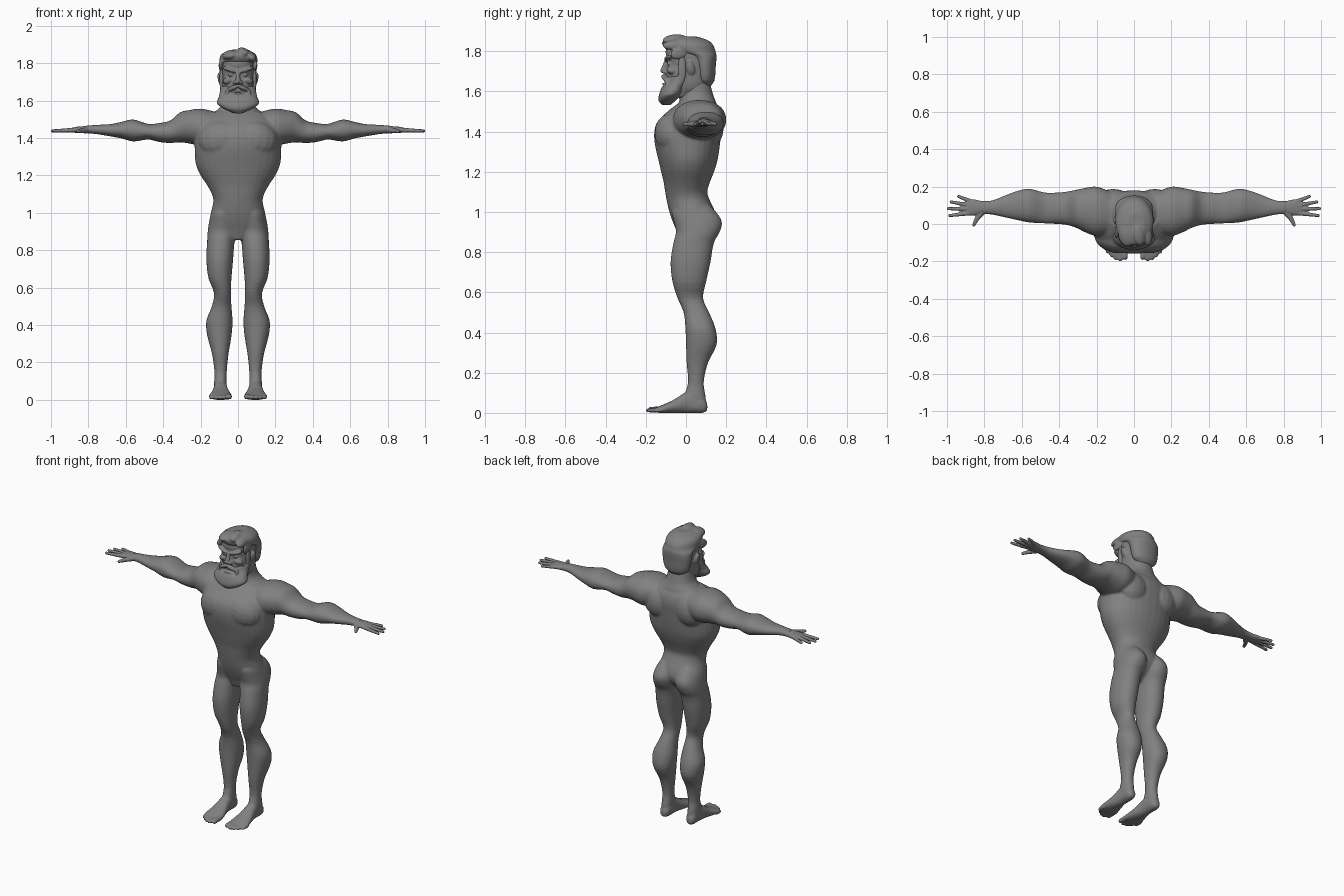
import bpy, bmesh, math
from mathutils import Vector, Matrix, Euler

SIDES = (1, -1)
ORDER = {'x': lambda t, u, v: (t, u, v),
         'y': lambda t, u, v: (u, t, v),
         'z': lambda t, u, v: (u, v, t)}
GREY = bpy.data.materials.new("dark_grey")
GREY.diffuse_color = (.22, .22, .22, 1)


def refine(rows, steps=3):
    """Smooth in-between rows (Hermite with row-position-aware tangents)."""
    k = len(rows)

    def slope(i, c):
        a, b = rows[max(i - 1, 0)], rows[min(i + 1, k - 1)]
        return (b[c] - a[c]) / (b[0] - a[0])
    out = []
    for i in range(k - 1):
        a, b = rows[i], rows[i + 1]
        h = b[0] - a[0]
        for j in range(steps):
            f = j / steps
            row = [a[0] + h * f]
            for c in range(1, 5):
                row.append((2 * f**3 - 3 * f**2 + 1) * a[c] + (3 * f**2 - 2 * f**3) * b[c]
                           + h * ((f**3 - 2 * f**2 + f) * slope(i, c)
                                  + (f**3 - f**2) * slope(i + 1, c)))
            out.append(row)
    return out + [rows[-1]]


def loft(bm, axis, rows, side=1, n=32, p=2.15):
    """Skin superellipse rings; row = (position, u min, u max, v min, v max)."""
    rings = []
    for t, u0, u1, v0, v1 in refine(rows):
        ring = []
        for i in range(n):
            a = math.tau * (i + 0.5) / n
            c, s = math.cos(a), math.sin(a)
            u = (u0 + u1) / 2 + (u1 - u0) / 2 * math.copysign(abs(c) ** (2 / p), c)
            v = (v0 + v1) / 2 + (v1 - v0) / 2 * math.copysign(abs(s) ** (2 / p), s)
            x, y, z = ORDER[axis](t, u, v)
            ring.append(bm.verts.new((x * side, y, z)))
        rings.append(ring)
    for a, b in zip(rings, rings[1:]):
        for i in range(n):
            j = (i + 1) % n
            bm.faces.new((a[i], a[j], b[j], b[i]))
    bm.faces.new(rings[0])
    bm.faces.new(rings[-1])


def blob(bm, center, radii, rot=(0, 0, 0), side=1):
    x, y, z = center
    m = (Matrix.Translation((x * side, y, z))
         @ Euler((rot[0], rot[1] * side, rot[2] * side)).to_matrix().to_4x4()
         @ Matrix.Diagonal((*radii, 1)))
    bmesh.ops.create_uvsphere(bm, u_segments=16, v_segments=10, radius=1, matrix=m)


def digit(bm, a, b, r0, r1, side=1):
    """Tapered finger or toe with a rounded tip."""
    a, b = (Vector((q[0] * side, q[1], q[2])) for q in (a, b))
    d = b - a
    m = Matrix.Translation((a + b) / 2) @ d.to_track_quat('Z', 'Y').to_matrix().to_4x4()
    bmesh.ops.create_cone(bm, cap_ends=True, segments=12, radius1=r0, radius2=r1,
                          depth=d.length, matrix=m)
    blob(bm, b, (r1, r1, r1))


def finish(bm, name, voxel, smooth):
    """Fuse the overlapping volumes into one smooth skin."""
    bmesh.ops.recalc_face_normals(bm, faces=bm.faces)
    me = bpy.data.meshes.new(name)
    bm.to_mesh(me)
    bm.free()
    me.materials.append(GREY)
    ob = bpy.data.objects.new(name, me)
    bpy.context.collection.objects.link(ob)
    r = ob.modifiers.new("fuse", 'REMESH')
    r.mode, r.voxel_size, r.use_smooth_shade = 'VOXEL', voxel, True
    s = ob.modifiers.new("soften", 'SMOOTH')
    s.factor, s.iterations = 0.5, smooth


# Body: torso, neck, arms, legs and feet
bm = bmesh.new()
loft(bm, 'z', [(.855, -.03, .03, -.03, .06), (.90, -.11, .11, -.045, .12),
               (.95, -.15, .15, -.066, .15), (1.0, -.145, .145, -.083, .145),
               (1.06, -.132, .132, -.097, .118), (1.10, -.14, .14, -.104, .106),
               (1.15, -.167, .167, -.112, .12), (1.20, -.20, .20, -.124, .14),
               (1.26, -.226, .226, -.138, .158), (1.34, -.232, .232, -.156, .17),
               (1.40, -.232, .232, -.158, .176), (1.45, -.225, .225, -.142, .18),
               (1.50, -.20, .20, -.092, .17), (1.54, -.14, .14, -.04, .145)])
loft(bm, 'z', [(1.44, -.16, .16, -.03, .165), (1.53, -.13, .13, -.03, .155),
               (1.575, -.088, .088, -.035, .138), (1.66, -.075, .075, -.035, .115)])
ARM = [(.12, -.05, .17, 1.38, 1.54), (.20, -.065, .20, 1.36, 1.557),
       (.26, -.045, .193, 1.37, 1.549), (.31, -.02, .183, 1.377, 1.537),
       (.36, -.005, .173, 1.373, 1.494), (.42, 0, .168, 1.378, 1.48),
       (.48, .003, .169, 1.392, 1.475), (.56, .008, .189, 1.381, 1.499),
       (.62, .02, .178, 1.397, 1.487), (.68, .033, .157, 1.408, 1.474),
       (.76, .05, .126, 1.421, 1.47), (.82, .053, .124, 1.426, 1.465)]
LEG = [(1.04, .03, .115, -.05, .11), (1.0, .01, .142, -.07, .15),
       (.95, .004, .155, -.06, .179), (.90, .006, .162, -.05, .168),
       (.85, .018, .165, -.062, .14), (.75, .026, .169, -.077, .122),
       (.65, .035, .158, -.067, .10), (.57, .038, .128, -.042, .085),
       (.50, .035, .14, -.012, .115), (.42, .029, .17, -.003, .147),
       (.34, .035, .164, 0, .153), (.25, .05, .14, .003, .11),
       (.15, .06, .126, .01, .088), (.08, .06, .128, -.01, .098),
       (.02, .062, .125, -.01, .10)]
FOOT = [(.106, .078, .112, .01, .05), (.085, .063, .125, 0, .08),
        (.03, .058, .128, -.001, .11), (-.01, .055, .132, -.001, .098),
        (-.06, .043, .143, -.001, .066), (-.11, .032, .154, -.001, .043),
        (-.145, .033, .147, .001, .029)]
TOES = [(.047, -.178, .015), (.074, -.190, .0115), (.098, -.184, .0105),
        (.120, -.169, .0105), (.142, -.149, .010)]
for s in SIDES:
    loft(bm, 'x', ARM, s)
    loft(bm, 'z', LEG, s)
    loft(bm, 'y', FOOT, s)
    for x, y, r in TOES:
        digit(bm, (x, -.11, .018), (x, y, .001 + r), .016, r, s)
    # flat chest muscle and shoulder blade
    blob(bm, (.095, -.075, 1.39), (.12, .081, .10), (0, .2, .18), s)
    blob(bm, (.11, .12, 1.42), (.10, .068, .10), side=s)
finish(bm, "body", .006, 8)

# Hands
FINGERS = [((.88, .058), (.985, .045)), ((.88, .080), (.993, .082)),
           ((.88, .100), (.978, .118)), ((.86, .117), (.938, .147))]
for s, label in zip(SIDES, ("left", "right")):
    bm = bmesh.new()
    loft(bm, 'x', [(.78, .054, .122, 1.426, 1.464), (.82, .052, .124, 1.425, 1.463),
                   (.86, .045, .132, 1.427, 1.46), (.895, .046, .124, 1.43, 1.453)], s)
    for (x0, y0), (x1, y1) in FINGERS:
        digit(bm, (x0, y0, 1.442), (x1, y1, 1.438), .0125, .0085, s)
    digit(bm, (.81, .065, 1.442), (.84, .028, 1.438), .017, .013, s)
    digit(bm, (.84, .028, 1.438), (.857, -.006, 1.436), .013, .009, s)
    finish(bm, label + "_hand", .004, 2)

# Head: skull, nose, brows, eyes, cheeks, ears
bm = bmesh.new()
loft(bm, 'z', [(1.57, -.06, .06, -.08, .07), (1.62, -.085, .085, -.095, .11),
               (1.68, -.091, .091, -.098, .125), (1.73, -.091, .091, -.092, .138),
               (1.76, -.092, .092, -.094, .14), (1.80, -.092, .092, -.102, .138),
               (1.85, -.07, .07, -.08, .10)])
digit(bm, (0, -.09, 1.765), (0, -.115, 1.703), .011, .013)
for s in SIDES:
    blob(bm, (.016, -.105, 1.697), (.013, .014, .010), side=s)
    blob(bm, (.043, -.088, 1.765), (.045, .02, .011), (0, -.28, .25), s)
    blob(bm, (.038, -.083, 1.738), (.017, .012, .008), side=s)
    blob(bm, (.056, -.074, 1.705), (.028, .022, .018), (0, .3, .5), s)
    blob(bm, (.096, .022, 1.715), (.012, .022, .036), (.2, .2, 0), s)
finish(bm, "head", .005, 2)

# Beard, moustache, lip and sideburns
bm = bmesh.new()
loft(bm, 'z', [(1.532, -.025, .025, -.12, -.078), (1.555, -.075, .075, -.137, -.05),
               (1.585, -.113, .113, -.134, -.022), (1.62, -.103, .103, -.12, 0),
               (1.642, -.098, .098, -.098, .015), (1.675, -.094, .094, -.086, .02)])
blob(bm, (0, -.105, 1.637), (.03, .014, .007))
for s in SIDES:
    blob(bm, (.027, -.102, 1.667), (.04, .02, .012), (0, .4, .3), s)
    blob(bm, (.056, -.088, 1.64), (.012, .02, .03), (0, -.2, .4), s)
    blob(bm, (.088, -.02, 1.71), (.011, .022, .07), side=s)
finish(bm, "beard", .005, 2)

# Hair: cap tapering to the nape, with a swept-up front
bm = bmesh.new()
loft(bm, 'z', [(1.628, -.045, .045, .07, .125), (1.655, -.08, .08, .05, .142),
               (1.72, -.096, .096, .04, .148), (1.775, -.10, .10, .01, .152),
               (1.80, -.10, .103, -.085, .147), (1.83, -.098, .103, -.112, .136),
               (1.853, -.082, .088, -.108, .112), (1.872, -.03, .055, -.07, .06)], p=2)
for x, y, z, w, tilt in [(.028, -.055, 1.858, .035, .35), (-.04, -.06, 1.845, .045, -.25),
                         (.07, -.055, 1.832, .03, .6)]:
    blob(bm, (x, y, z), (w, .062, .024), (.1, tilt, .15))
for s in SIDES:
    blob(bm, (.09, -.035, 1.79), (.012, .045, .03), (.2, 0, .15), s)
finish(bm, "hair", .005, 3)
